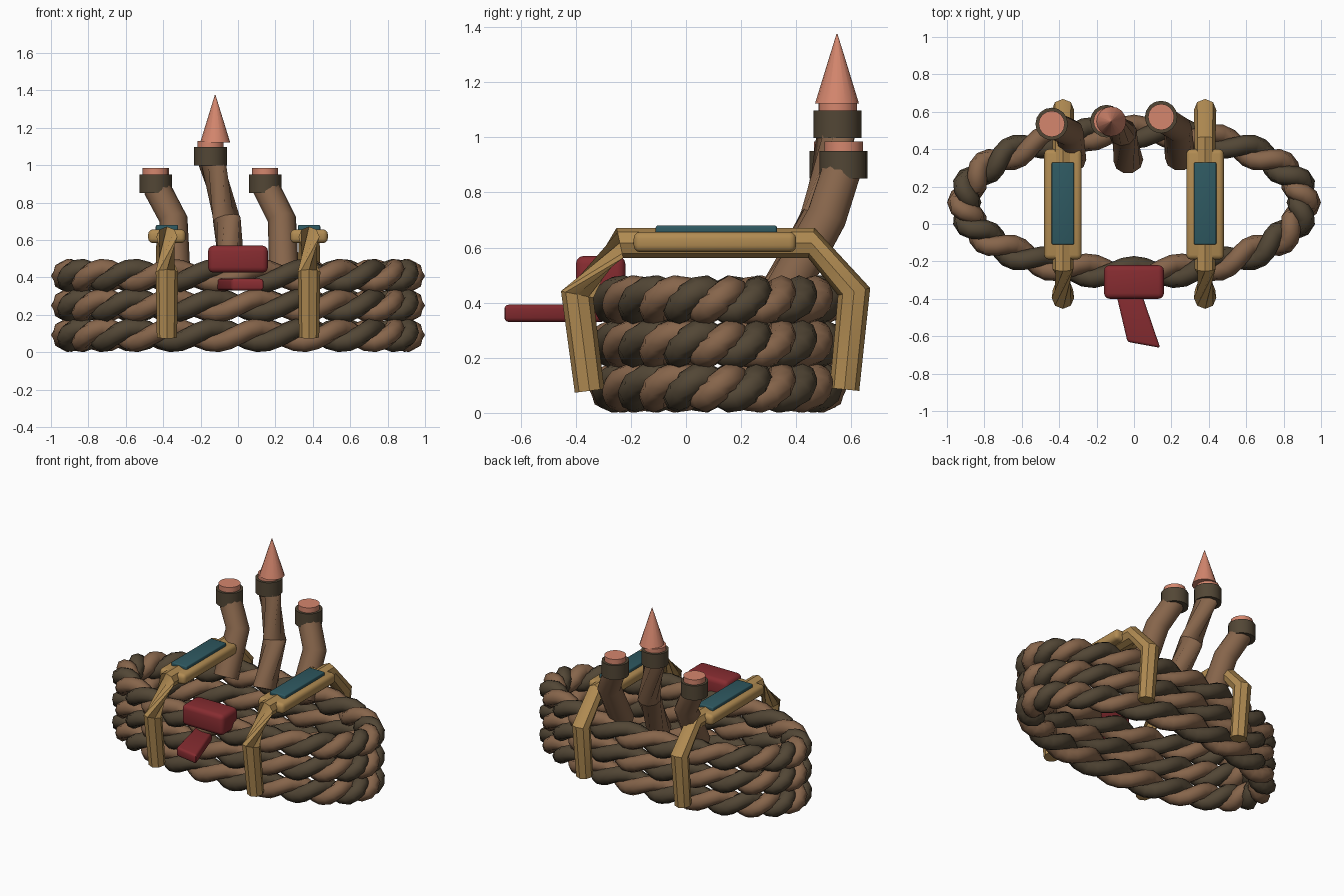
import bpy, bmesh, math
from mathutils import Vector, Matrix

if "Cube" in bpy.data.objects:
    bpy.data.objects.remove(bpy.data.objects["Cube"])


def material(name, rgb):
    m = bpy.data.materials.new(name)
    m.diffuse_color = (*rgb, 1)
    m.use_nodes = True
    m.node_tree.nodes["Principled BSDF"].inputs["Base Color"].default_value = m.diffuse_color
    return m


BROWN = material("brown bark", (0.24, 0.13, 0.07))
DARK = material("dark bark", (0.085, 0.062, 0.036))
TAN = material("tan strap", (0.44, 0.26, 0.085))
RED = material("red cloth", (0.24, 0.025, 0.03))
TEAL = material("teal pad", (0.028, 0.10, 0.12))
PINK = material("pink wood", (0.66, 0.24, 0.155))


def finish(bm, name, mat, angle=40):
    bmesh.ops.recalc_face_normals(bm, faces=bm.faces[:])
    me = bpy.data.meshes.new(name)
    bm.to_mesh(me)
    bm.free()
    ob = bpy.data.objects.new(name, me)
    bpy.context.collection.objects.link(ob)
    me.materials.append(mat)
    bpy.ops.object.select_all(action='DESELECT')
    bpy.context.view_layer.objects.active = ob
    ob.select_set(True)
    bpy.ops.object.shade_smooth_by_angle(angle=math.radians(angle))
    return ob


def tube(name, pts, radii, mat, side, sides=8, closed=False, twists=None, angle=40):
    """Sweep a ring along pts; side is a reference direction, twists turn each ring."""
    bm = bmesh.new()
    pts = [Vector(p) for p in pts]
    n = len(pts)
    rings = []
    for i, p in enumerate(pts):
        a = pts[(i - 1) % n] if closed else pts[max(i - 1, 0)]
        b = pts[(i + 1) % n] if closed else pts[min(i + 1, n - 1)]
        t = (b - a).normalized()
        u = (side - t * side.dot(t)).normalized()
        v = t.cross(u)
        w = twists[i] if twists else 0
        ring = []
        for k in range(sides):
            ang = 2 * math.pi * k / sides + w
            ring.append(bm.verts.new(p + radii[i] * (u * math.cos(ang) + v * math.sin(ang))))
        rings.append(ring)
    for i in range(n if closed else n - 1):
        r, s = rings[i], rings[(i + 1) % n]
        for k in range(sides):
            j = (k + 1) % sides
            bm.faces.new((r[k], r[j], s[j], s[k]))
    if not closed:
        bm.faces.new(rings[0])
        bm.faces.new(rings[-1])
    return finish(bm, name, mat, angle)


def box(name, lo, hi, bevel, mat):
    lo, hi = Vector(lo), Vector(hi)
    bm = bmesh.new()
    bmesh.ops.create_cube(bm, size=1, matrix=Matrix.Translation((lo + hi) / 2)
                          @ Matrix.Diagonal((*(hi - lo), 1)))
    bmesh.ops.bevel(bm, geom=bm.edges[:], offset=bevel, segments=3, profile=0.5, affect='EDGES')
    return finish(bm, name, mat)


def cone(name, x, y, z0, z1, r0, r1, mat, sides=16):
    bm = bmesh.new()
    bmesh.ops.create_cone(bm, cap_ends=True, segments=sides, radius1=r0, radius2=r1,
                          depth=z1 - z0, matrix=Matrix.Translation((x, y, (z0 + z1) / 2)))
    return finish(bm, name, mat)


# Three oval rope rings, each of two twisted strands
A, B, CY, N, TURNS, OFF = 0.908, 0.378, 0.115, 108, 12, 0.04
for level, z in enumerate((0.092, 0.25, 0.408)):
    for label, mat, phase in (("brown", BROWN, 0), ("dark", DARK, math.pi)):
        path = []
        for i in range(N):
            t = 2 * math.pi * i / N
            out = Vector((B * math.cos(t), A * math.sin(t), 0)).normalized()
            p = TURNS * t + phase
            path.append(Vector((A * math.cos(t), CY + B * math.sin(t), z))
                        + OFF * (out * math.cos(p) + Vector((0, 0, math.sin(p)))))
        tube(f"rope_ring_{level + 1}_{label}", path, [0.052] * N, mat,
             Vector((0, 0, 1)), closed=True, angle=60)

# Straps over the rings, with padded grips on top
for label, x in (("left", -0.38), ("right", 0.38)):
    prof = [(-0.35, 0.08), (-0.395, 0.43), (-0.24, 0.617), (0.455, 0.617), (0.61, 0.44), (0.575, 0.085)]
    q = math.pi * 0.75
    tube(f"strap_{label}", [(x, y, z) for y, z in prof], [0.054, 0.06, 0.056, 0.056, 0.06, 0.054],
         TAN, Vector((1, 0, 0)), twists=[0, 0, q, q, q, q])
    box(f"grip_{label}", (x - 0.10, -0.19, 0.583), (x + 0.10, 0.40, 0.657), 0.025, TAN)
    box(f"grip_pad_{label}", (x - 0.06, -0.11, 0.64), (x + 0.06, 0.33, 0.68), 0.008, TEAL)

# Three bent branch stumps with dark bands and pale cut ends
stumps = [("left", -0.44, 0.535, 0.85, [(-0.335, 0.345, 0.43), (-0.345, 0.49, 0.71), (-0.435, 0.53, 0.88)]),
          ("middle", -0.147, 0.55, 0.998, [(-0.03, 0.34, 0.43), (-0.06, 0.49, 0.71), (-0.14, 0.545, 1.02)]),
          ("right", 0.145, 0.572, 0.85, [(0.245, 0.355, 0.43), (0.235, 0.51, 0.71), (0.15, 0.565, 0.88)])]
for label, x, y, z, path in stumps:
    tw = [0, 0.8, 1.9] if label == "middle" else None
    tube(f"branch_{label}", path, [0.08, 0.076, 0.074], BROWN, Vector((1, 0, 0)), sides=10, twists=tw)
    cone(f"branch_band_{label}", x, y, z, z + 0.1, 0.087, 0.087, DARK)
    top = z + (0.13 if label == "middle" else 0.135)
    cone(f"branch_cut_end_{label}", x, y, z + 0.05, top, 0.07, 0.07, PINK)
cone("sharpened_tip", -0.122, 0.548, 1.122, 1.375, 0.08, 0.002, PINK)

# Red cloth knot and its hanging tail
box("cloth_knot", (-0.16, -0.40, 0.425), (0.16, -0.22, 0.57), 0.03, RED)
bm = bmesh.new()
outline = [(-0.115, -0.29), (0.02, -0.31), (0.14, -0.662), (-0.035, -0.63)]
face = bm.faces.new([bm.verts.new((x, y, 0.33)) for x, y in outline])
ext = bmesh.ops.extrude_face_region(bm, geom=[face])
bmesh.ops.translate(bm, vec=(0, 0, 0.063), verts=[v for v in ext["geom"] if isinstance(v, bmesh.types.BMVert)])
bmesh.ops.recalc_face_normals(bm, faces=bm.faces[:])
bmesh.ops.bevel(bm, geom=bm.edges[:], offset=0.015, segments=3, profile=0.5, affect='EDGES')
finish(bm, "cloth_tail", RED)
